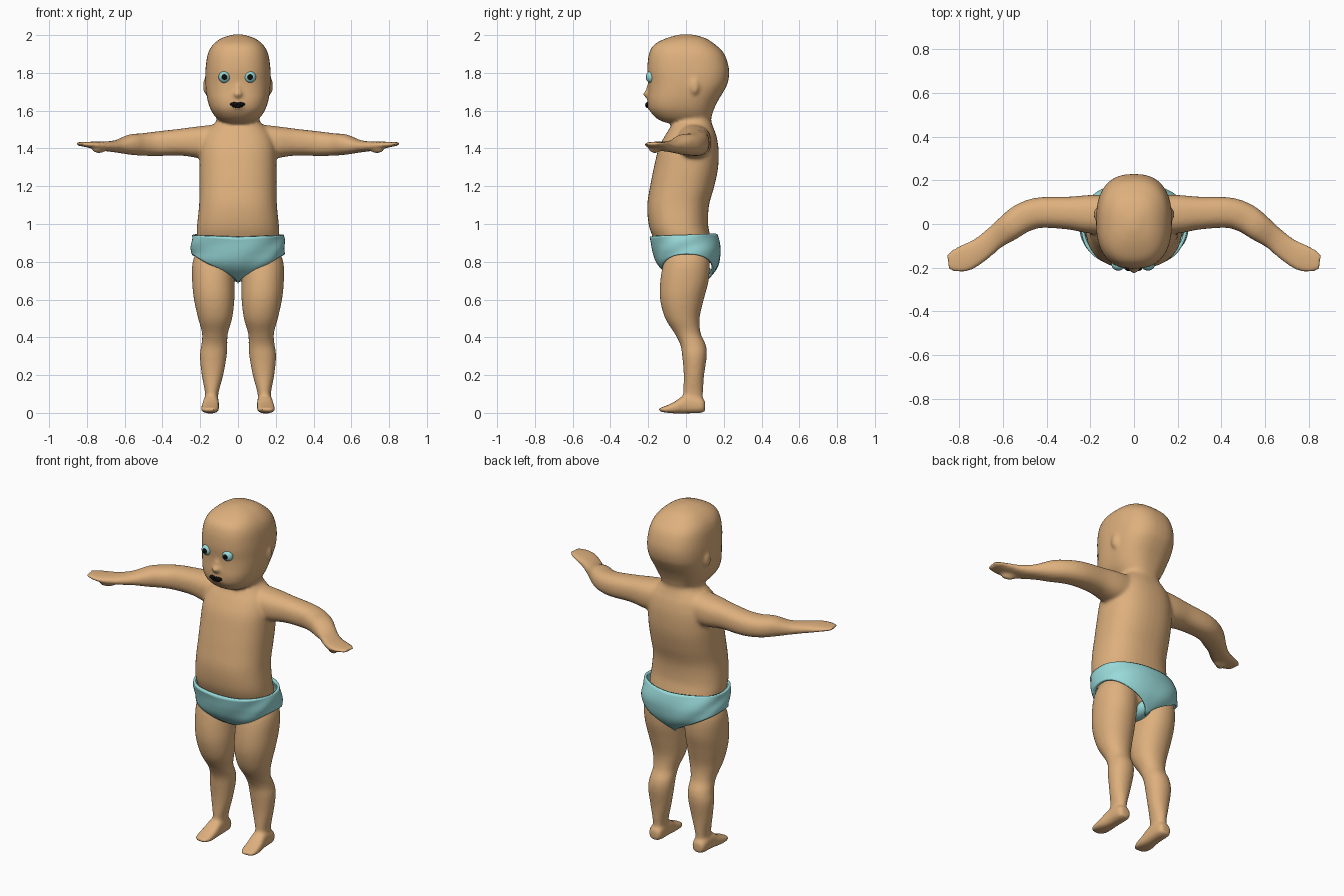
import bpy, bmesh, math
from mathutils import Vector, Matrix


def material(name, rgb):
    m = bpy.data.materials.new(name)
    m.diffuse_color = (*rgb, 1)
    return m


SKIN = material("skin", (0.73, 0.434, 0.205))
TEAL = material("teal", (0.32, 0.70, 0.70))
BLACK = material("black", (0.004, 0.004, 0.004))


def spline(rows, steps):
    """Catmull-Rom samples through rows of numbers."""
    out = []
    for i in range(len(rows) - 1):
        p = [rows[max(0, min(len(rows) - 1, i + k))] for k in (-1, 0, 1, 2)]
        for s in range(steps):
            t = s / steps
            out.append([0.5 * (2 * b + (c - a) * t + (2 * a - 5 * b + 4 * c - d) * t * t
                               + (3 * b - a - 3 * c + d) * t ** 3) for a, b, c, d in zip(*p)])
    return out + [list(rows[-1])]


def power(v, e):
    return math.copysign(abs(v) ** e, v)


def skin_rings(bm, rings, cap=True):
    loops = [[bm.verts.new(p) for p in r] for r in rings]
    n = len(loops[0])
    for a, b in zip(loops, loops[1:]):
        for i in range(n):
            bm.faces.new((a[i], a[(i + 1) % n], b[(i + 1) % n], b[i]))
    if cap:
        bm.faces.new(loops[0][::-1])
        bm.faces.new(loops[-1])


def upright(bm, rows, e=0.9, sx=1, n=40):
    """Loft of level rings; rows are (z, centre x, half width, front y, back y)."""
    rings = []
    for z, cx, hw, yf, yb in spline(rows, 4):
        hw, ry = max(hw, 0.004), max((yb - yf) / 2, 0.004)
        rings.append([(sx * (cx + hw * power(math.cos(a), e)),
                       (yf + yb) / 2 + ry * power(math.sin(a), e), z)
                      for a in (math.tau * i / n for i in range(n))])
    skin_rings(bm, rings)


def sideways(bm, rows, e=0.9, sx=1, n=32):
    """Loft along a level path; rows are (x, y, half width, bottom z, top z)."""
    pts = spline(rows, 4)
    rings = []
    for i, (x, y, hw, z0, z1) in enumerate(pts):
        p, q = pts[max(i - 1, 0)], pts[min(i + 1, len(pts) - 1)]
        t = Vector((q[0] - p[0], q[1] - p[1])).normalized()
        ring = []
        for k in range(n):
            a = math.tau * k / n
            w = hw * power(math.cos(a), e)
            ring.append((sx * (x - t.y * w), y + t.x * w,
                         (z0 + z1) / 2 + (z1 - z0) / 2 * power(math.sin(a), e)))
        rings.append(ring)
    skin_rings(bm, rings)


def ball(bm, loc, size, rot=Matrix()):
    bmesh.ops.create_uvsphere(bm, u_segments=28, v_segments=18, radius=1,
                              matrix=Matrix.Translation(loc) @ rot @ Matrix.Diagonal((*size, 1)))


def finish(name, bm, *mats):
    bmesh.ops.recalc_face_normals(bm, faces=bm.faces)
    for f in bm.faces:
        f.smooth = True
    me = bpy.data.meshes.new(name)
    bm.to_mesh(me)
    bm.free()
    for m in mats:
        me.materials.append(m)
    ob = bpy.data.objects.new(name, me)
    bpy.context.collection.objects.link(ob)
    return ob


# Body: torso and neck
bm = bmesh.new()
upright(bm, [(0.75, 0, 0.12, -0.08, 0.10), (0.84, 0, 0.20, -0.13, 0.145),
             (0.93, 0, 0.218, -0.175, 0.13), (1.0, 0, 0.216, -0.198, 0.117),
             (1.1, 0, 0.206, -0.205, 0.122), (1.2, 0, 0.204, -0.19, 0.15),
             (1.3, 0, 0.204, -0.17, 0.17), (1.4, 0, 0.20, -0.145, 0.172),
             (1.47, 0, 0.18, -0.11, 0.16), (1.51, 0, 0.15, -0.085, 0.145),
             (1.55, 0, 0.112, -0.07, 0.133), (1.62, 0, 0.11, -0.06, 0.13)], 0.85)

# Head
upright(bm, [(1.535, 0, 0.07, -0.10, 0.10), (1.555, 0, 0.108, -0.15, 0.13),
             (1.60, 0, 0.142, -0.192, 0.145), (1.65, 0, 0.16, -0.203, 0.168),
             (1.70, 0, 0.169, -0.200, 0.198), (1.75, 0, 0.173, -0.199, 0.222),
             (1.82, 0, 0.172, -0.205, 0.228), (1.90, 0, 0.160, -0.196, 0.203),
             (1.95, 0, 0.132, -0.168, 0.155), (1.985, 0, 0.085, -0.10, 0.10),
             (2.004, 0, 0.02, -0.03, 0.03)], 0.8)

# Nose and muzzle
ball(bm, (0, -0.196, 1.688), (0.026, 0.031, 0.022))
ball(bm, (0, -0.190, 1.715), (0.018, 0.021, 0.035))
ball(bm, (0, -0.165, 1.63), (0.06, 0.045, 0.035))

for s in (-1, 1):
    # Ears
    ball(bm, (s * 0.168, 0.045, 1.73), (0.018, 0.026, 0.045))
    # Arms and hands
    sideways(bm, [(0.08, 0.04, 0.09, 1.34, 1.53), (0.2, 0.045, 0.088, 1.348, 1.518),
                  (0.3, 0.05, 0.075, 1.362, 1.505), (0.43, 0.052, 0.07, 1.36, 1.49),
                  (0.51, 0.027, 0.068, 1.362, 1.48), (0.57, -0.015, 0.063, 1.367, 1.474),
                  (0.64, -0.066, 0.053, 1.378, 1.445), (0.70, -0.115, 0.056, 1.386, 1.437),
                  (0.77, -0.155, 0.062, 1.400, 1.436), (0.825, -0.168, 0.052, 1.411, 1.434),
                  (0.853, -0.172, 0.034, 1.414, 1.434)], 0.85, s)
    # Thumbs
    ball(bm, (s * 0.735, -0.165, 1.395), (0.045, 0.022, 0.02),
         Matrix.Rotation(-s * 0.6, 4, 'Z'))
    # Legs
    upright(bm, [(0.03, 0.142, 0.036, -0.01, 0.09), (0.1, 0.139, 0.035, -0.015, 0.09),
                 (0.2, 0.135, 0.057, -0.012, 0.096), (0.3, 0.131, 0.071, -0.02, 0.11),
                 (0.36, 0.125, 0.069, -0.03, 0.105), (0.42, 0.122, 0.068, -0.06, 0.078),
                 (0.5, 0.121, 0.09, -0.11, 0.072), (0.6, 0.126, 0.107, -0.137, 0.094),
                 (0.7, 0.131, 0.112, -0.136, 0.12), (0.8, 0.132, 0.108, -0.118, 0.125),
                 (0.88, 0.12, 0.085, -0.09, 0.11)], 0.95, s)
    # Feet
    sideways(bm, [(0.142, 0.102, 0.025, 0.01, 0.06), (0.142, 0.08, 0.04, 0, 0.08),
                  (0.143, 0.0, 0.042, -0.003, 0.095), (0.147, -0.06, 0.047, -0.003, 0.06),
                  (0.150, -0.11, 0.047, 0.002, 0.036), (0.152, -0.143, 0.028, 0.008, 0.026)],
             0.75, s)
body = finish("body", bm, SKIN)
mod = body.modifiers.new("blend", 'REMESH')
mod.mode = 'VOXEL'
mod.voxel_size = 0.009
mod.use_smooth_shade = True
mod = body.modifiers.new("soften", 'SMOOTH')
mod.factor = 0.5
mod.iterations = 8

# Diaper: bowl whose lower edge rises over each leg; rows are (z, half width, front y, back y)
BOWL = [(0.69, 0.05, 0.0, 0.09), (0.74, 0.15, -0.095, 0.138), (0.79, 0.225, -0.145, 0.168),
        (0.85, 0.240, -0.168, 0.178), (0.90, 0.240, -0.18, 0.172), (0.95, 0.234, -0.192, 0.156)]
SHAPE = spline(BOWL, 8)


def bowl(z):
    for a, b in zip(SHAPE, SHAPE[1:]):
        if z <= b[0]:
            t = (z - a[0]) / (b[0] - a[0])
            return [p + (q - p) * t for p, q in zip(a, b)][1:]
    return SHAPE[-1][1:]


bm = bmesh.new()
rings, N, M = [], 72, 14
for j in range(M + 1):
    ring = []
    for i in range(N):
        a = math.tau * i / N
        c, s = math.cos(a), math.sin(a)
        low = 0.69 + 0.15 * abs(c) ** 0.9
        top = 0.932 + 0.008 * abs(c) + 0.012 * max(s, 0)
        hw, yf, yb = bowl(top + (low - top) * j / M)
        puff = 1 + 0.012 * math.sin(5 * a + j * 0.5)
        ring.append((hw * puff * power(c, 0.9),
                     (yf + yb) / 2 + (yb - yf) / 2 * puff * power(s, 0.85),
                     top + (low - top) * j / M))
    rings.append(ring)
skin_rings(bm, rings, cap=False)
diaper = finish("diaper", bm, TEAL)
mod = diaper.modifiers.new("cloth", 'SOLIDIFY')
mod.thickness = 0.014
mod.offset = 0

# Diaper crotch
bm = bmesh.new()
ball(bm, (0, 0.035, 0.745), (0.05, 0.10, 0.052))
finish("diaper_crotch", bm, TEAL)

# Eyes with dark pupils on the front cap
for s, side in ((-1, "right"), (1, "left")):
    bm = bmesh.new()
    ball(bm, (0, 0, 0), (1, 1, 1), Matrix.Rotation(math.pi / 2, 4, 'X'))
    for f in bm.faces:
        f.material_index = int(f.calc_center_median().y < -0.82)
    bm.transform(Matrix.Translation((s * 0.068 - 0.004, -0.186, 1.778))
                 @ Matrix.Diagonal((0.031, 0.027, 0.031, 1)))
    finish(side + "_eye", bm, TEAL, BLACK)

# Mouth: two upper lobes and a lower lip
bm = bmesh.new()
for x, z, w, h in ((-0.016, 1.634, 0.024, 0.011), (0.016, 1.634, 0.024, 0.011),
                   (0, 1.626, 0.03, 0.012)):
    ball(bm, (x - 0.003, -0.203, z), (w, 0.013, h))
finish("mouth", bm, BLACK)
